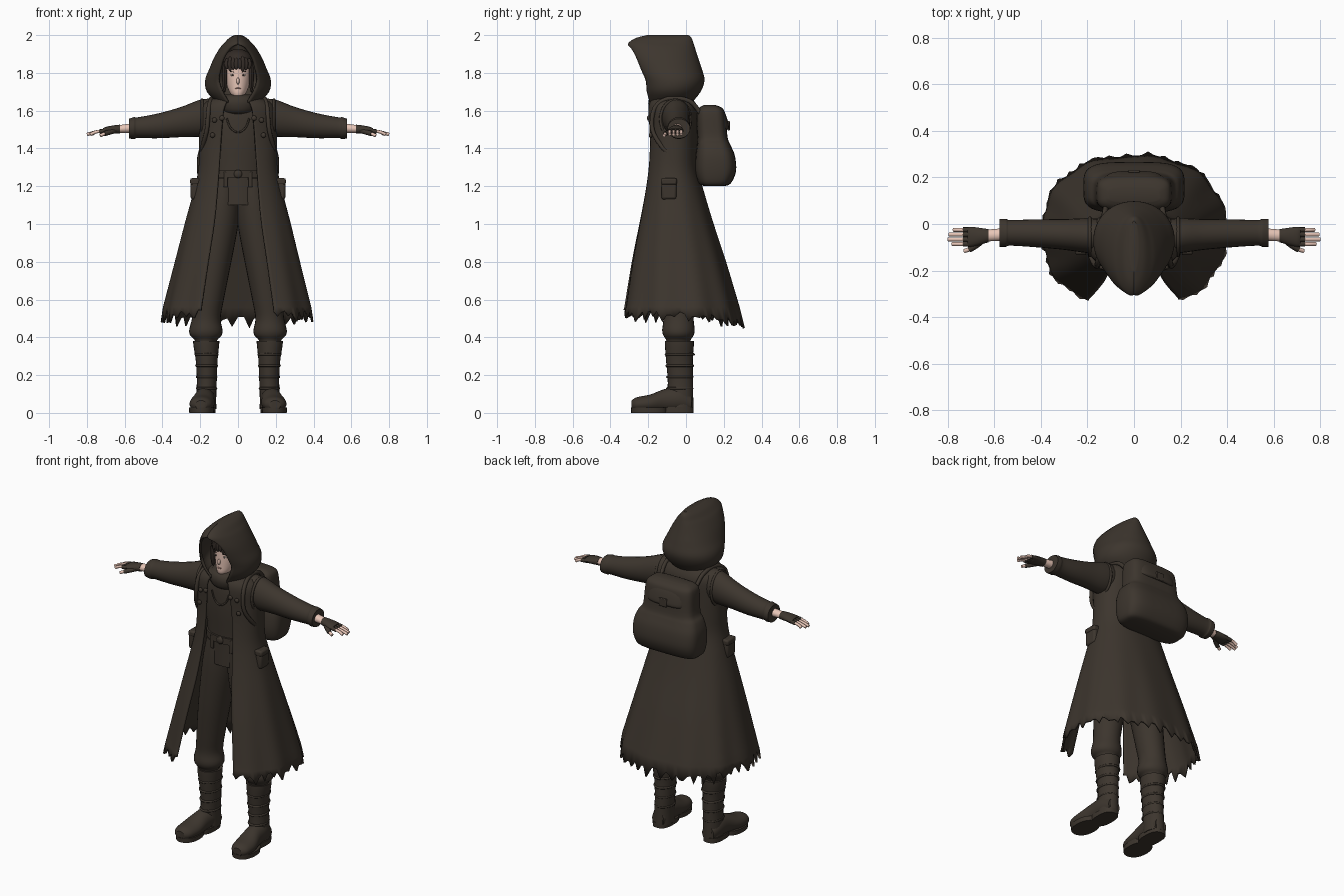
import bpy, bmesh, math, random
from mathutils import Matrix, Vector

if "Cube" in bpy.data.objects:
    bpy.data.objects.remove(bpy.data.objects["Cube"])
random.seed(4)

def material(name, rgb):
    m = bpy.data.materials.new(name)
    m.diffuse_color = (*rgb, 1)
    m.use_nodes = True
    m.node_tree.nodes["Principled BSDF"].inputs["Base Color"].default_value = m.diffuse_color
    return m

CLOTH = material("dark brown cloth", (0.046, 0.036, 0.027))
HAIR = material("dark hair", (0.034, 0.025, 0.020))
SKIN = material("skin", (0.80, 0.56, 0.47))
LIP = material("lips", (0.50, 0.27, 0.23))
WHITE = material("eye white", (0.6, 0.55, 0.5))

def finish(name, bm, mat, mirror=False, angle=40, thick=0, bevel=0):
    bmesh.ops.recalc_face_normals(bm, faces=bm.faces)
    me = bpy.data.meshes.new(name)
    bm.to_mesh(me)
    bm.free()
    me.materials.append(mat)
    ob = bpy.data.objects.new(name, me)
    bpy.context.collection.objects.link(ob)
    bpy.ops.object.select_all(action='DESELECT')
    ob.select_set(True)
    bpy.context.view_layer.objects.active = ob
    bpy.ops.object.shade_smooth_by_angle(angle=math.radians(angle))
    if thick:
        s = ob.modifiers.new("thickness", 'SOLIDIFY')
        s.thickness, s.offset = thick, 0
    if bevel:
        b = ob.modifiers.new("bevel", 'BEVEL')
        b.width, b.segments = bevel, 2
    if mirror:
        ob.modifiers.new("mirror", 'MIRROR').use_mirror_merge = False
    return ob

def smooth_rows(rows, k=4):
    """Catmull-Rom interpolation between rows of numbers."""
    out = []
    for i in range(len(rows) - 1):
        a, b, c, d = (rows[max(0, min(len(rows) - 1, i + o))] for o in (-1, 0, 1, 2))
        for j in range(k):
            t = j / k
            out.append([q + .5 * t * (r - p + t * (2*p - 5*q + 4*r - s + t * (3*(q - r) + s - p)))
                        for p, q, r, s in zip(a, b, c, d)])
    return out + [list(rows[-1])]

def power(v, e):
    return math.copysign(abs(v) ** e, v)

def skin_rows(bm, rows, closed):
    for r0, r1 in zip(rows, rows[1:]):
        n = len(r0)
        for j in range(n if closed else n - 1):
            bm.faces.new((r0[j], r0[(j + 1) % n], r1[(j + 1) % n], r1[j]))

def loft(name, rings, mat, axis='z', n=24, p=2, mirror=False, k=4):
    """Closed body from rings (position on axis, centre a, centre b, radius a, radius b)."""
    bm = bmesh.new()
    rows = []
    for t, a, b, ra, rb in smooth_rows(rings, k):
        row = []
        for j in range(n):
            w = 2 * math.pi * j / n
            u, v = a + ra * power(math.cos(w), 2 / p), b + rb * power(math.sin(w), 2 / p)
            row.append(bm.verts.new({'x': (t, u, v), 'y': (u, t, v), 'z': (u, v, t)}[axis]))
        rows.append(row)
    skin_rows(bm, rows, True)
    bm.faces.new(rows[0])
    bm.faces.new(rows[-1])
    return finish(name, bm, mat, mirror)

def shell(name, rings, mat, n=96, p=2.3, thick=.012, ragged=False, folds=0):
    """Garment open at the front: rings (z, half width, front y, back y, half gap)."""
    bm = bmesh.new()
    rows = []
    for z, rx, yf, yb, gap in smooth_rows(rings):
        a0 = math.asin(min(1, max(0, gap) / rx) ** (p / 2))
        cy, ry, row = (yf + yb) / 2, (yb - yf) / 2, []
        for j in range(n + 1):
            w = a0 + (2 * math.pi - 2 * a0) * j / n
            f = 1 + folds * math.sin(11 * w) * max(0, min(1, 1.2 - z))
            row.append(bm.verts.new((f * rx * power(math.sin(w), 2 / p),
                                     cy - f * ry * power(math.cos(w), 2 / p), z)))
        rows.append(row)
    if ragged:  # torn teeth along the hem
        row = []
        for j, v in enumerate(rows[-1]):
            back = max(0, min(1, v.co.y / .28))
            d = random.uniform(.045, .085) if j % 3 == 1 else random.uniform(.015, .05)
            d += .035 * back
            row.append(bm.verts.new((v.co.x * (1 + d * .4), v.co.y * (1 + d * .9), v.co.z - d)))
        rows.append(row)
    else:  # close the crown
        bm.faces.new(rows[-1])
    skin_rows(bm, rows, False)
    return finish(name, bm, mat, thick=thick)

def box(name, loc, size, mat, mirror=False, bevel=.008, rot=0):
    bm = bmesh.new()
    bmesh.ops.create_cube(bm, size=1, matrix=Matrix.Translation(loc) @ Matrix.Rotation(rot, 4, 'Y')
                          @ Matrix.Diagonal((*size, 1)))
    return finish(name, bm, mat, mirror, bevel=bevel)

def ball(name, loc, radii, mat, mirror=False):
    bm = bmesh.new()
    bmesh.ops.create_uvsphere(bm, u_segments=16, v_segments=10, radius=1,
                              matrix=Matrix.Translation(loc) @ Matrix.Diagonal((*radii, 1)))
    return finish(name, bm, mat, mirror)

def tube(name, pts, r, mat, mirror=False, closed=False):
    """Round cord along a path."""
    pts = [Vector(q) for q in (pts if closed else smooth_rows(pts))]
    bm, rows, m = bmesh.new(), [], len(pts)
    side = Vector((.07, .13, 1))
    for i, q in enumerate(pts):
        t = (pts[(i + 1) % m] - pts[i - 1]) if closed else pts[min(i + 1, m - 1)] - pts[max(i - 1, 0)]
        t.normalize()
        side = (side - t * side.dot(t)).normalized()
        up = t.cross(side)
        rows.append([bm.verts.new(q + r * (math.cos(c) * side + math.sin(c) * up))
                     for c in (2 * math.pi * s / 8 for s in range(8))])
    skin_rows(bm, rows + [rows[0]] if closed else rows, True)
    if not closed:
        bm.faces.new(rows[0])
        bm.faces.new(rows[-1])
    return finish(name, bm, mat, mirror, angle=60)

def ellipse(c, u, v, n=32):
    c, u, v = Vector(c), Vector(u), Vector(v)
    return [c + u * math.cos(2 * math.pi * i / n) + v * math.sin(2 * math.pi * i / n) for i in range(n)]

# Coat and hood
shell("coat", [(1.67, .09, -.17, .02, .05), (1.645, .16, -.19, .04, .06), (1.6, .195, -.2, .055, .075),
               (1.5, .2, -.195, .055, .085), (1.4, .2, -.195, .055, .092), (1.28, .205, -.205, .06, .1),
               (1.15, .235, -.225, .095, .11), (1, .275, -.255, .14, .125), (.8, .325, -.3, .205, .155),
               (.56, .385, -.345, .275, .19)], CLOTH, ragged=True, folds=.025)
shell("hood", [(1.645, .1, -.2, .025, .05), (1.70, .158, -.22, .07, .08), (1.76, .168, -.238, .092, .1),
               (1.82, .146, -.27, .078, .092), (1.88, .12, -.295, .058, .075), (1.93, .09, -.303, .042, .04),
               (1.955, .068, -.3, .034, 0), (1.98, .043, -.26, .025, 0), (1.995, .015, -.2, .01, 0)],
      CLOTH, n=48, p=2.1)
loft("scarf", [(1.58, 0, -.085, .07, .08), (1.6, 0, -.085, .1, .105), (1.64, 0, -.085, .115, .115),
               (1.672, 0, -.085, .1, .105), (1.685, 0, -.085, .075, .08)], CLOTH)

# Shirt, belt and front details
loft("shirt", [(1.1, 0, -.06, .15, .105), (1.27, 0, -.065, .145, .1), (1.45, 0, -.07, .165, .105),
               (1.58, 0, -.07, .165, .1), (1.65, 0, -.07, .09, .08)], CLOTH)
loft("belt", [(1.245, 0, -.065, .155, .112), (1.285, 0, -.065, .155, .112)], CLOTH, n=32)
ball("belt_buckle", (0, -.178, 1.265), (.022, .01, .022), CLOTH)
box("belt_tab", (.065, -.162, 1.235), (.025, .012, .08), CLOTH, True, .004)
for i, (x, y, z) in enumerate([(.085, -.197, 1.56), (.125, -.19, 1.55), (.135, -.187, 1.47)]):
    ball(f"coat_button_{i}", (x, y, z), (.014, .01, .014), CLOTH, True)
tube("necklace", [(-.06, -.172, 1.56), (-.04, -.175, 1.51), (0, -.18, 1.485), (.04, -.175, 1.51), (.06, -.172, 1.56)],
     .005, CLOTH)
box("hip_pouch", (.228, -.09, 1.185), (.045, .08, .11), CLOTH, True, .012)
box("hip_pouch_flap", (.226, -.09, 1.225), (.055, .084, .035), CLOTH, True, .01)

# Sleeves, wrists, gloves and fingers
loft("sleeve", [(.12, -.055, 1.57, .075, .095), (.2, -.05, 1.56, .075, .098), (.3, -.045, 1.54, .066, .08),
                (.42, -.04, 1.52, .06, .066), (.53, -.038, 1.51, .055, .055), (.55, -.038, 1.508, .06, .058),
                (.578, -.038, 1.505, .06, .052)], CLOTH, 'x', mirror=True)
tube("armhole_seam", ellipse((.19, -.055, 1.555), (0, .08, 0), (0, 0, .102)), .008, CLOTH, True, True)
loft("wrist", [(.56, -.045, 1.508, .027, .025), (.64, -.05, 1.502, .025, .02)], SKIN, 'x', 16, mirror=True)
loft("glove", [(.625, -.05, 1.502, .028, .024), (.66, -.053, 1.5, .036, .022), (.7, -.055, 1.496, .043, .018),
               (.715, -.055, 1.494, .04, .013)], CLOTH, 'x', 16, mirror=True)
for i, (y, tip) in enumerate([(-.086, .782), (-.066, .8), (-.045, .795), (-.025, .775)]):
    tube(f"finger_{i}", [(.7, y, 1.494), (.75, y, 1.488), (tip, y, 1.474)], .0085, SKIN, True)
    tube(f"glove_finger_{i}", [(.69, y, 1.495), (.735, y, 1.49)], .0112, CLOTH, True)
tube("thumb", [(.67, -.085, 1.488), (.705, -.108, 1.478), (.73, -.116, 1.468)], .009, SKIN, True)
tube("glove_thumb", [(.645, -.065, 1.495), (.675, -.09, 1.487), (.708, -.11, 1.477)], .013, CLOTH, True)

# Trousers and boots
loft("trouser_leg", [(1.24, .07, -.06, .075, .1), (1.12, .082, -.055, .09, .11), (1, .095, -.05, .097, .112),
                     (.8, .125, -.05, .09, .1), (.6, .155, -.045, .08, .085), (.5, .168, -.04, .076, .08),
                     (.44, .17, -.04, .088, .086), (.41, .17, -.04, .083, .08), (.385, .17, -.04, .06, .065),
                     (.34, .17, -.04, .05, .06)], CLOTH, mirror=True)
loft("boot_shaft", [(.38, .168, -.035, .07, .077), (.35, .168, -.035, .067, .076), (.28, .166, -.035, .058, .071),
                    (.18, .165, -.03, .053, .067), (.1, .168, -.03, .053, .068), (.02, .17, -.03, .055, .07)],
     CLOTH, mirror=True)
loft("boot_foot", [(.03, .172, .05, .04, .045), (-.03, .174, .07, .055, .065), (-.11, .18, .065, .056, .062),
                   (-.19, .19, .05, .066, .047), (-.26, .195, .045, .056, .038), (-.288, .196, .042, .03, .024)],
     CLOTH, 'y', mirror=True)
loft("boot_sole_front", [(0, .193, -.195, .065, .095), (.028, .193, -.195, .067, .097)], CLOTH, p=2.2, mirror=True)
loft("boot_sole_heel", [(0, .174, -.05, .054, .09), (.03, .174, -.05, .055, .09)], CLOTH, p=2.6, mirror=True)
for i, z in enumerate((.13, .19, .25, .31)):
    w = .05 + .06 * max(0, z - .18)
    tube(f"boot_strap_{i}", ellipse((.166, -.033, z), (w, 0, 0), (0, w + .016, 0)), .0065, CLOTH, True, True)

# Backpack with flap and straps
loft("backpack", [(1.2, 0, .15, .17, .05), (1.215, 0, .152, .203, .085), (1.28, 0, .157, .217, .108),
                  (1.36, 0, .155, .215, .104), (1.42, 0, .147, .195, .088), (1.46, 0, .14, .17, .08),
                  (1.58, 0, .132, .16, .076), (1.615, 0, .13, .145, .06), (1.63, 0, .125, .11, .03)],
     CLOTH, n=40, p=3.8)
loft("backpack_flap", [(1.5, 0, .15, .125, .07), (1.515, 0, .15, .135, .078), (1.57, 0, .14, .135, .074),
                       (1.61, 0, .135, .125, .06)], CLOTH, n=32, p=3.4)
box("flap_strap", (0, .226, 1.52), (.05, .012, .05), CLOTH, bevel=.004)
tube("shoulder_strap", [(.12, .08, 1.58), (.13, .02, 1.65), (.14, -.09, 1.664), (.155, -.165, 1.615),
                        (.165, -.178, 1.5), (.19, -.12, 1.4), (.19, -.06, 1.36)], .012, CLOTH, True)

# Head and face
loft("head", [(1.665, 0, -.14, .02, .03), (1.69, 0, -.128, .04, .056), (1.73, 0, -.108, .058, .077),
              (1.79, 0, -.095, .07, .09), (1.85, 0, -.09, .07, .092), (1.9, 0, -.085, .05, .07)], SKIN)
ball("nose", (0, -.185, 1.757), (.008, .014, .018), SKIN)
ball("mouth", (0, -.184, 1.718), (.015, .004, .004), LIP)
ball("eye", (.028, -.174, 1.788), (.013, .005, .005), WHITE, True)
ball("iris", (.028, -.177, 1.788), (.005, .004, .005), HAIR, True)
box("eyebrow", (.029, -.177, 1.806), (.028, .008, .004), HAIR, True, .001, -.1)

# Hair under the hood
loft("hair_cap", [(1.832, 0, -.09, .078, .098), (1.88, 0, -.09, .076, .096), (1.91, 0, -.09, .052, .07),
                  (1.925, 0, -.09, .02, .03)], HAIR)
for i in range(8):
    x = -.059 + i * .0168
    ball(f"hair_fringe_{i}", (x, -.09 - .096 * math.sqrt(1 - (x / .085) ** 2), 1.848),
         (.013, .008, random.uniform(.026, .042)), HAIR)
ball("side_lock", (.071, -.14, 1.78), (.013, .025, .085), HAIR, True)
